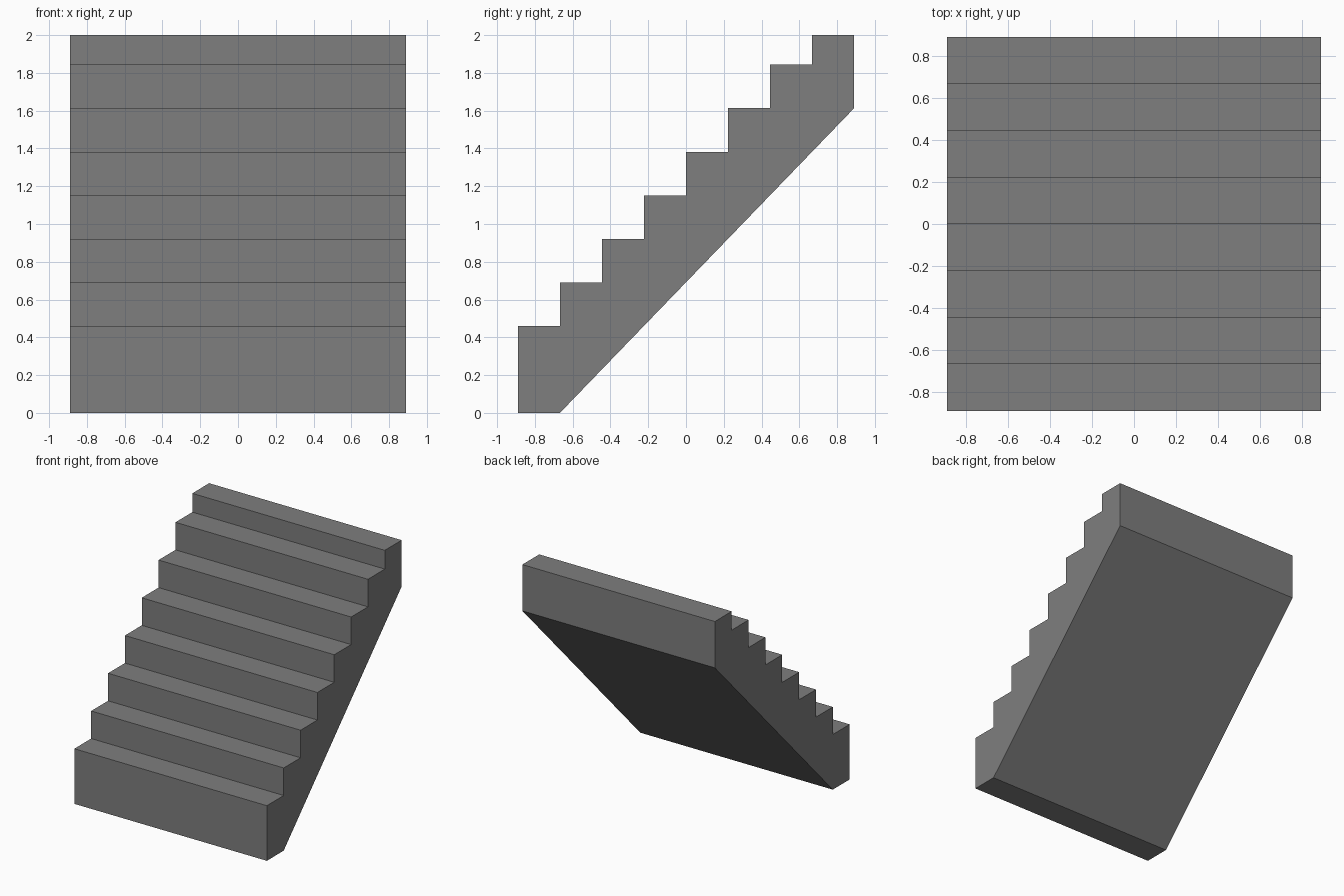
import bpy, bmesh

if "Cube" in bpy.data.objects:
    bpy.data.objects.remove(bpy.data.objects["Cube"])

STEPS = 8
HALF = 0.89             # half width and half depth
TREAD = 2 * HALF / STEPS
RISE = 0.2304

# Flat grey material
grey = bpy.data.materials.new("stone grey")
grey.diffuse_color = (0.21, 0.21, 0.21, 1)
grey.use_nodes = True
grey.node_tree.nodes["Principled BSDF"].inputs["Base Color"].default_value = grey.diffuse_color

# Side profile (y, z): stepped top edge, then the sloping underside
profile = [(-HALF, 0.0)]
for i in range(STEPS):
    y = -HALF + i * TREAD
    z = min(RISE * (i + 2), 2.0)   # top step is cut short
    profile += [(y, z), (y + TREAD, z)]
profile += [(HALF, 1.613), (-HALF + TREAD, 0.0)]

# Extrude the profile across the width
bm = bmesh.new()
side = bm.faces.new([bm.verts.new((-HALF, y, z)) for y, z in profile])
ext = bmesh.ops.extrude_face_region(bm, geom=[side], use_keep_orig=True)
moved = [g for g in ext["geom"] if isinstance(g, bmesh.types.BMVert)]
bmesh.ops.translate(bm, vec=(2 * HALF, 0, 0), verts=moved)
bmesh.ops.recalc_face_normals(bm, faces=bm.faces)

mesh = bpy.data.meshes.new("staircase")
bm.to_mesh(mesh)
bm.free()
mesh.materials.append(grey)
bpy.context.collection.objects.link(bpy.data.objects.new("staircase", mesh))
